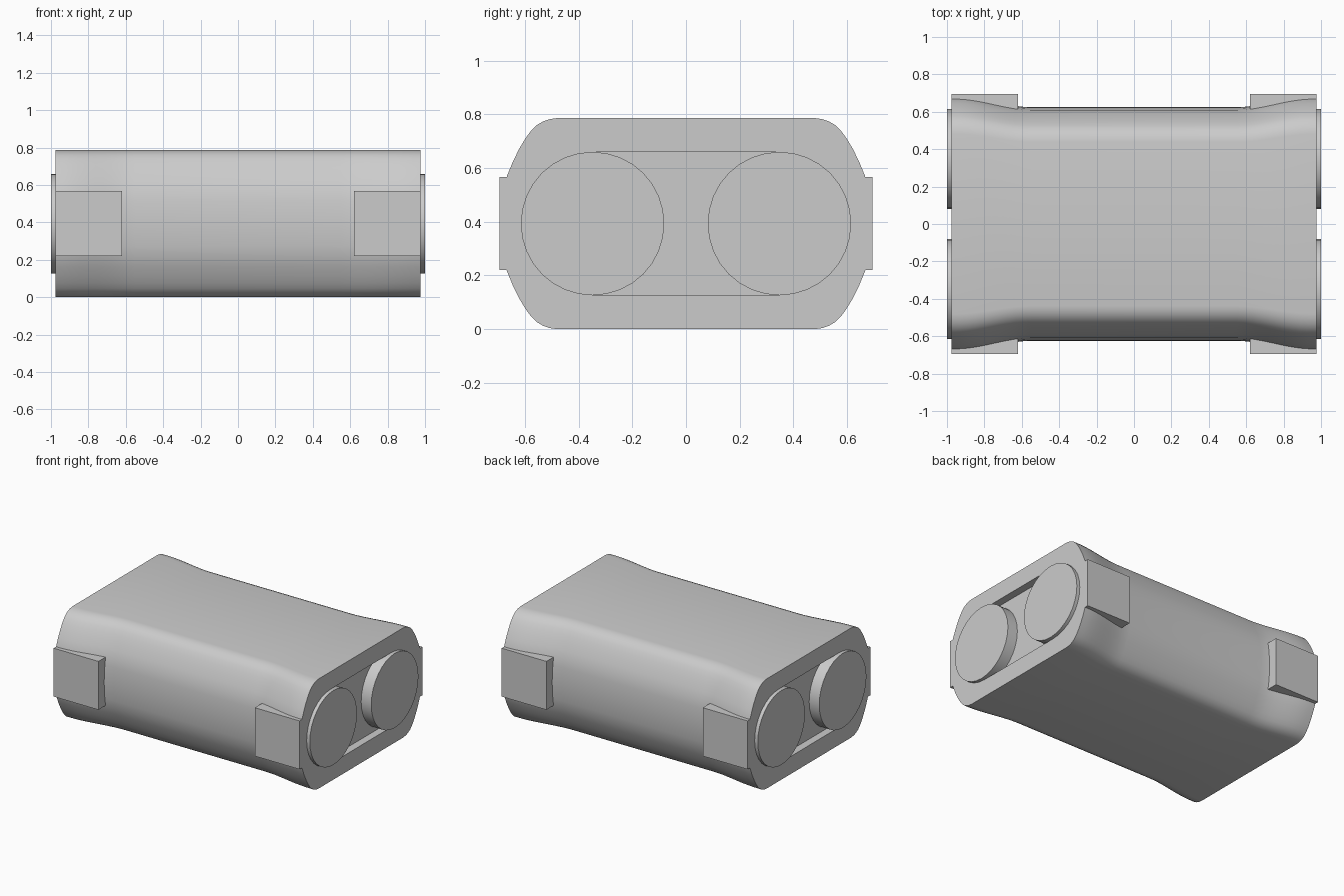
import bpy
import bmesh
import math

if "Cube" in bpy.data.objects:
    bpy.data.objects.remove(bpy.data.objects["Cube"], do_unlink=True)

grey = bpy.data.materials.new("light grey")
grey.use_nodes = True
colour = (0.6, 0.6, 0.6, 1)
grey.diffuse_color = colour
grey.node_tree.nodes["Principled BSDF"].inputs["Base Color"].default_value = colour

MID_Z = 0.393
END_X = 0.975
DISC_Y, DISC_R = 0.348, 0.267


def finish(obj, name):
    obj.name = name
    obj.data.materials.append(grey)
    return obj


def box(name, low, high):
    size = [b - a for a, b in zip(low, high)]
    centre = [(a + b) / 2 for a, b in zip(low, high)]
    bpy.ops.mesh.primitive_cube_add(size=1, location=centre)
    obj = bpy.context.object
    obj.scale = size
    bpy.ops.object.transform_apply(location=False, rotation=False, scale=True)
    return finish(obj, name)


# Rounded body: one quarter of the section, mirrored and lofted along x
quarter = [(0.685, 0), (0.683, 0.06), (0.677, 0.12), (0.667, 0.177),
           (0.645, 0.23), (0.622, 0.277), (0.598, 0.317), (0.577, 0.346),
           (0.557, 0.366), (0.533, 0.38), (0.508, 0.389), (0.48, 0.393)]
upper = quarter + [(-y, z) for y, z in reversed(quarter)]
section = upper + [(y, -z) for y, z in reversed(upper[1:-1])]


def flare(x):
    t = min(max((abs(x) - 0.55) / 0.4, 0), 1)
    return 0.912 + 0.088 * t * t * (3 - 2 * t)


half = [0.55 + (END_X - 0.55) * i / 10 for i in range(11)]
stations = [-x for x in reversed(half)] + half
bm = bmesh.new()
rings = [[bm.verts.new((x, y * flare(x), MID_Z + z)) for y, z in section]
         for x in stations]
for a, b in zip(rings, rings[1:]):
    for i in range(len(section)):
        j = (i + 1) % len(section)
        bm.faces.new((a[i], a[j], b[j], b[i]))
bm.faces.new(rings[0])
bm.faces.new(rings[-1])
bmesh.ops.recalc_face_normals(bm, faces=bm.faces)
mesh = bpy.data.meshes.new("body")
bm.to_mesh(mesh)
bm.free()
body = finish(bpy.data.objects.new("body", mesh), "body")
bpy.context.collection.objects.link(body)

# Shallow recess between the discs on each end
for side in (-1, 1):
    xs = sorted((side * 0.92, side * 1.1))
    cutter = box("recess_cutter", (xs[0], -DISC_Y, MID_Z - DISC_R),
                 (xs[1], DISC_Y, MID_Z + DISC_R))
    cutter.hide_render = True
    bpy.context.view_layer.objects.active = body
    cut = body.modifiers.new("recess", "BOOLEAN")
    cut.operation = "DIFFERENCE"
    cut.solver = "EXACT"
    cut.object = cutter
    bpy.ops.object.modifier_apply(modifier=cut.name)
    bpy.data.objects.remove(cutter, do_unlink=True)

bpy.ops.object.select_all(action="DESELECT")
body.select_set(True)
bpy.context.view_layer.objects.active = body
bpy.ops.object.shade_smooth_by_angle(angle=math.radians(35))

# Round end discs and corner tabs
for sx, x_name in ((1, "left"), (-1, "right")):
    for sy, y_name in ((-1, "front"), (1, "back")):
        bpy.ops.mesh.primitive_cylinder_add(
            vertices=32, radius=DISC_R, depth=0.1,
            location=(sx * 0.95, sy * DISC_Y, MID_Z),
            rotation=(0, math.pi / 2, 0))
        disc = finish(bpy.context.object, f"{y_name}_{x_name}_disc")
        bpy.ops.object.shade_smooth_by_angle(angle=math.radians(35))
        xs = sorted((sx * 0.62, sx * END_X))
        ys = sorted((sy * 0.56, sy * 0.695))
        box(f"{y_name}_{x_name}_tab", (xs[0], ys[0], 0.22), (xs[1], ys[1], 0.567))
